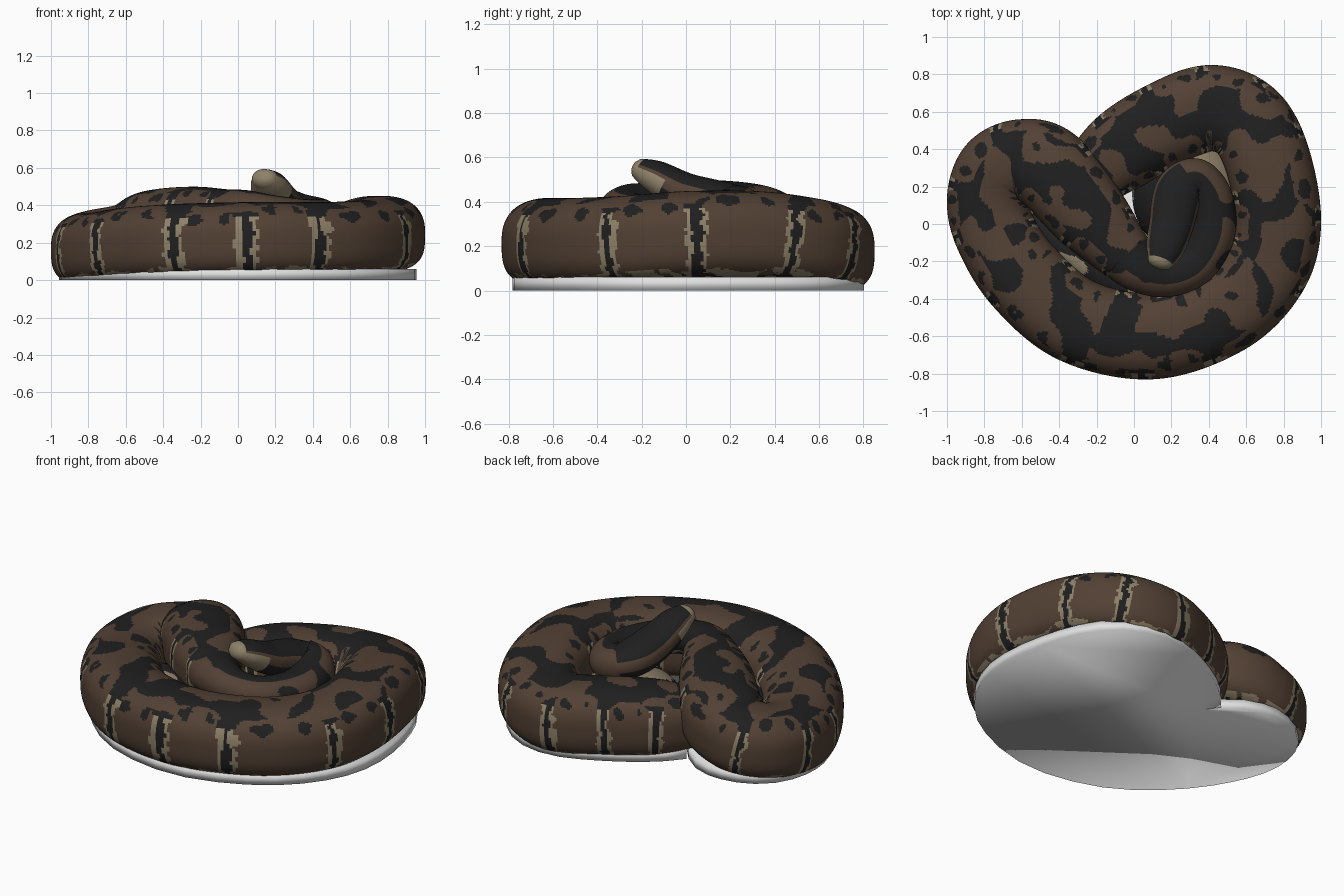
import bpy, bmesh, math
from mathutils import Vector, Matrix, noise

if "Cube" in bpy.data.objects:
    bpy.data.objects.remove(bpy.data.objects["Cube"])


def material(name, rgb):
    m = bpy.data.materials.new(name)
    m.use_nodes = True
    m.diffuse_color = (*rgb, 1)
    m.node_tree.nodes["Principled BSDF"].inputs["Base Color"].default_value = (*rgb, 1)
    return m


BLACK, BROWN, TAN = 0, 1, 2
skin = [material("black scales", (0.014, 0.014, 0.014)),
        material("brown scales", (0.085, 0.052, 0.034)),
        material("tan scales", (0.27, 0.22, 0.14))]
grey = material("grey base", (0.75, 0.75, 0.75))

# Spine from hidden tail to snout: x, y, centre height, half width
SPINE = [
    (-.42, .04, .14, .03), (-.28, .2, .18, .15), (-.07, .39, .2, .22),
    (.2, .55, .2, .23), (.42, .62, .19, .23), (.61, .54, .22, .23),
    (.72, .32, .25, .23), (.77, 0, .25, .23), (.7, -.25, .23, .23),
    (.48, -.47, .22, .23), (.1, -.6, .22, .23), (-.3, -.52, .21, .23),
    (-.58, -.29, .19, .23), (-.74, -.05, .17, .22), (-.78, .13, .17, .22),
    (-.73, .28, .19, .22), (-.6, .34, .22, .22), (-.45, .29, .28, .23),
    (-.24, .05, .32, .21), (-.07, -.14, .35, .16), (.04, -.24, .37, .13),
    (.18, -.28, .36, .11), (.33, -.22, .34, .11), (.42, -.05, .33, .12),
    (.41, .13, .34, .12), (.33, .23, .36, .12), (.24, .17, .39, .13),
    (.2, 0, .44, .12), (.165, -.13, .51, .1), (.14, -.2, .545, .07)]
# Spine positions of the dark gaps between side panels
GAPS = [-1, 0, 1, 2, 2.8, 3.8, 4.75, 5.65, 6.85, 7.95, 9.35, 10.1, 10.88, 12.05,
        13.2, 14.3, 15.6, 17.2, 18.5, 19.6, 21]
STEPS, SIDES, FLOOR = 30, 120, 0.012
LAST = len(SPINE) - 1
HEAD, NECK = LAST - 3.6, 19.3


def spline(u):
    """Catmull-Rom point on the spine."""
    i = min(int(u), LAST - 1)
    t = u - i
    a, b, c, d = (Vector(SPINE[max(0, min(LAST, i + k))]) for k in (-1, 0, 1, 2))
    return 0.5 * (2 * b + (c - a) * t + (2 * a - 5 * b + 4 * c - d) * t * t
                  + (3 * b - a - 3 * c + d) * t ** 3)


def power(v, e):
    return math.copysign(abs(v) ** e, v)


def scale_colour(u, phi, pos):
    """Pattern: framed side panels with eye spots and a blotched dark back."""
    outer = phi < math.pi
    a = math.degrees(min(phi, 2 * math.pi - phi))
    fine = noise.noise(pos * 20)
    blot = noise.noise(pos * 6.5 + Vector((3, 1, 7)))
    if u > HEAD:
        if a > 75 and u > LAST - 1.5:
            return TAN
        return BROWN if 62 < a < 100 else BLACK
    if u > NECK:
        if a > 115:
            return TAN if fine > 0 else BLACK
        return BROWN if not outer and a > 22 and blot > -.3 else BLACK
    # side panels framed by pale borders, dark between
    s = u + 0.06 * fine + (0 if outer else 0.4)
    k = max(i for i, g in enumerate(GAPS) if g <= s)
    left, right = s - GAPS[k], GAPS[k + 1] - s
    top = 22 + 12 * math.sin(k * 2.4)
    mx = max(0, 1 - min(left, right) / 0.35)
    my = max(0, 1 - min(a - top, 160 - a) / 34)
    edge = mx ** 2.5 + my ** 2.5 + 0.1 * fine
    if a > 132 + 14 * blot and mx < 0.75 and fine > -0.12:
        return TAN
    if edge < 0.38:
        x = (left - right) / (left + right)
        spot = min(((x - e) / w) ** 2 for e, w in ((0.42, 0.2), (-0.4, 0.13)))
        if spot + ((a - top - 28) / 11) ** 2 < 1 + 1.5 * fine:
            return BLACK
        return BROWN
    if a > 56 and edge < 0.68 and a < 145:
        return TAN
    # irregular brown blotches along the back
    if a < 48 and 0.04 < blot < 0.6:
        return BROWN
    return BLACK


def add_object(name, bm, materials):
    bmesh.ops.recalc_face_normals(bm, faces=bm.faces)
    for f in bm.faces:
        f.smooth = True
    mesh = bpy.data.meshes.new(name)
    bm.to_mesh(mesh)
    bm.free()
    for m in materials:
        mesh.materials.append(m)
    bpy.context.collection.objects.link(bpy.data.objects.new(name, mesh))


# Snake body swept along the spine
bm = bmesh.new()
rings = []
for n in range(LAST * STEPS + 1):
    u = n / STEPS
    p = spline(u)
    tangent = (spline(min(u + .02, LAST)) - spline(max(u - .02, 0))).xyz.normalized()
    across = Vector((-tangent.y, tangent.x, 0)).normalized()
    up = tangent.cross(across).normalized()
    tall = p.w * (0.86 if u < HEAD else 0.75)
    ring = []
    for j in range(SIDES):
        phi = 2 * math.pi * j / SIDES
        # coils are fuller below, where they rest on the ground
        bend = 0.95 if u > NECK else 0.82 if math.cos(phi) > 0 else 0.62
        v = p.xyz + across * p.w * power(math.sin(phi), bend) + up * tall * power(math.cos(phi), bend)
        v.z = max(v.z, FLOOR)
        ring.append(bm.verts.new(v))
    rings.append(ring)

for n in range(LAST * STEPS):
    for j in range(SIDES):
        k = (j + 1) % SIDES
        f = bm.faces.new((rings[n][j], rings[n][k], rings[n + 1][k], rings[n + 1][j]))
        f.material_index = scale_colour(n / STEPS, 2 * math.pi * (j + .5) / SIDES,
                                        f.calc_center_median())

# Rounded tail and snout ends
for ring, inner, colour in ((rings[0], rings[1], BLACK), (rings[-1], rings[-2], TAN)):
    mid = sum((v.co for v in ring), Vector()) / SIDES
    before = sum((v.co for v in inner), Vector()) / SIDES
    out = (mid - before).normalized()
    for shrink, push in ((0.85, .02), (0.5, .035)):
        cap = [bm.verts.new(mid + (v.co - mid) * shrink + out * push) for v in rings[0 if colour == BLACK else -1]]
        for j in range(SIDES):
            k = (j + 1) % SIDES
            bm.faces.new((ring[j], ring[k], cap[k], cap[j])).material_index = colour
        ring = cap
    tip = bm.verts.new(mid + out * .04)
    for j in range(SIDES):
        bm.faces.new((ring[j], ring[(j + 1) % SIDES], tip)).material_index = colour
add_object("snake_body", bm, skin)


# Lower folds of the body that close the hollows between the coils
def fold(name, loc, radii, turn):
    bm = bmesh.new()
    bmesh.ops.create_uvsphere(bm, u_segments=64, v_segments=40, radius=1)
    bm.transform(Matrix.Translation(loc) @ Matrix.Rotation(math.radians(turn), 4, "Z")
                 @ Matrix.Diagonal((*radii, 1)))
    for v in bm.verts:
        v.co.z = max(v.co.z, FLOOR)
    for f in bm.faces:
        c = f.calc_center_median()
        f.material_index = TAN if c.x + c.y > 0.55 or noise.noise(c * 6) > 0.15 else BLACK
    add_object(name, bm, skin)


fold("inner_fold", (.28, .16, .1), (.29, .32, .2), 0)
fold("crease_fold", (-.29, -.19, .1), (.42, .12, .17), -38)

# Flat base following the outer coil, softened at the rim
bm = bmesh.new()
outline = []
for n in range(45):
    u = 1.5 + n / 44 * 16
    p = spline(u)
    t = (spline(u + .02) - spline(u - .02)).xy.normalized()
    q = p.xy + Vector((-t.y, t.x)) * p.w * .8
    outline.append(bm.verts.new((q.x, q.y, 0)))
face = bm.faces.new(outline)
raised = bmesh.ops.extrude_face_region(bm, geom=[face])
bmesh.ops.translate(bm, vec=(0, 0, .06),
                    verts=[g for g in raised["geom"] if isinstance(g, bmesh.types.BMVert)])
add_object("base", bm, [grey])
